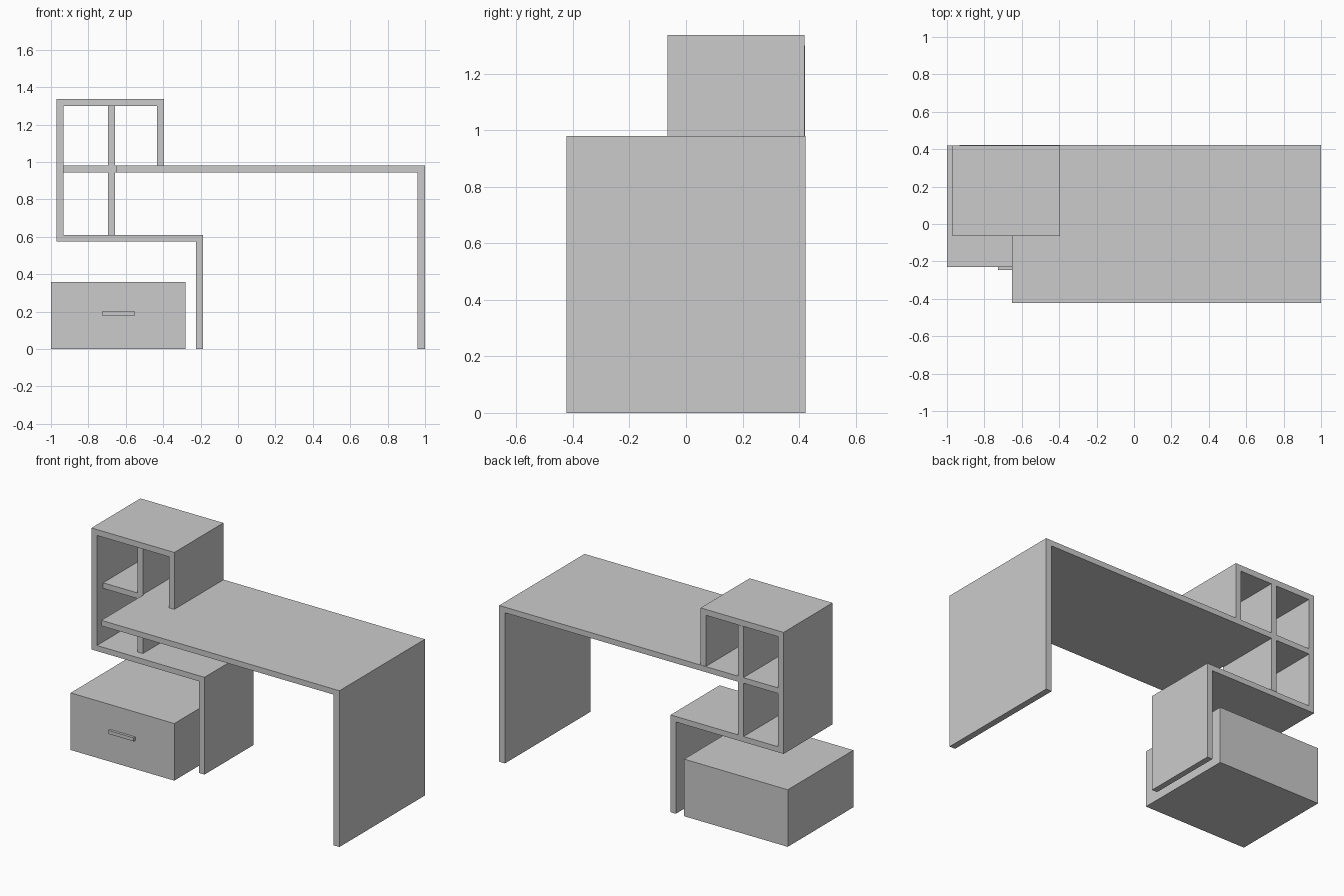
import bpy
import bmesh

cube = bpy.data.objects.get("Cube")
if cube:
    bpy.data.objects.remove(cube, do_unlink=True)

grey = bpy.data.materials.new("plain grey")
grey.use_nodes = True
colour = (0.6, 0.6, 0.6, 1)
grey.diffuse_color = colour
grey.node_tree.nodes["Principled BSDF"].inputs["Base Color"].default_value = colour


def extrude_profile(name, outline, front, back):
    """Extrude an outline of (x, z) points from y = front to y = back."""
    bm = bmesh.new()
    face = bm.faces.new([bm.verts.new((x, front, z)) for x, z in outline])
    result = bmesh.ops.extrude_face_region(bm, geom=[face])
    moved = [v for v in result["geom"] if isinstance(v, bmesh.types.BMVert)]
    bmesh.ops.translate(bm, verts=moved, vec=(0, back - front, 0))
    bmesh.ops.recalc_face_normals(bm, faces=bm.faces)
    mesh = bpy.data.meshes.new(name)
    bm.to_mesh(mesh)
    bm.free()
    mesh.materials.append(grey)
    obj = bpy.data.objects.new(name, mesh)
    bpy.context.collection.objects.link(obj)
    return obj


def box(name, x0, x1, front, back, z0, z1):
    return extrude_profile(name, [(x0, z0), (x1, z0), (x1, z1), (x0, z1)], front, back)


# Shared levels
desk_low, desk_top = 0.945, 0.98
board_low, board_top = 0.575, 0.61
roof_low, roof_top = 1.30, 1.337
back = 0.42

# Desk top and its end panel, one bent slab
extrude_profile("desk_top_and_leg", [
    (-0.652, desk_low), (0.96, desk_low), (0.96, 0), (1, 0),
    (1, desk_top), (-0.652, desk_top)], -0.423, 0.423)

# Shelf frame: a continuous band from the short leg round to the desk top
extrude_profile("shelf_frame", [
    (-0.187, 0), (-0.187, board_top), (-0.933, board_top), (-0.933, roof_low),
    (-0.433, roof_low), (-0.433, desk_top), (-0.396, desk_top),
    (-0.396, roof_top), (-0.971, roof_top), (-0.971, board_low),
    (-0.224, board_low), (-0.224, 0)], -0.065, back)

# Inner shelf and upright divider, set back from the frame's front
left, right = -0.694, -0.657
extrude_profile("shelf_divider", [
    (left, board_top), (right, board_top), (right, desk_low), (-0.652, desk_low),
    (-0.652, desk_top), (right, desk_top), (right, roof_low), (left, roof_low),
    (left, desk_top), (-0.933, desk_top), (-0.933, desk_low), (left, desk_low)],
    -0.004, 0.422)

# Drawer unit and handle
box("drawer_box", -1, -0.281, -0.23, back, 0, 0.358)
box("drawer_handle", -0.727, -0.551, -0.246, -0.23, 0.18, 0.202)
